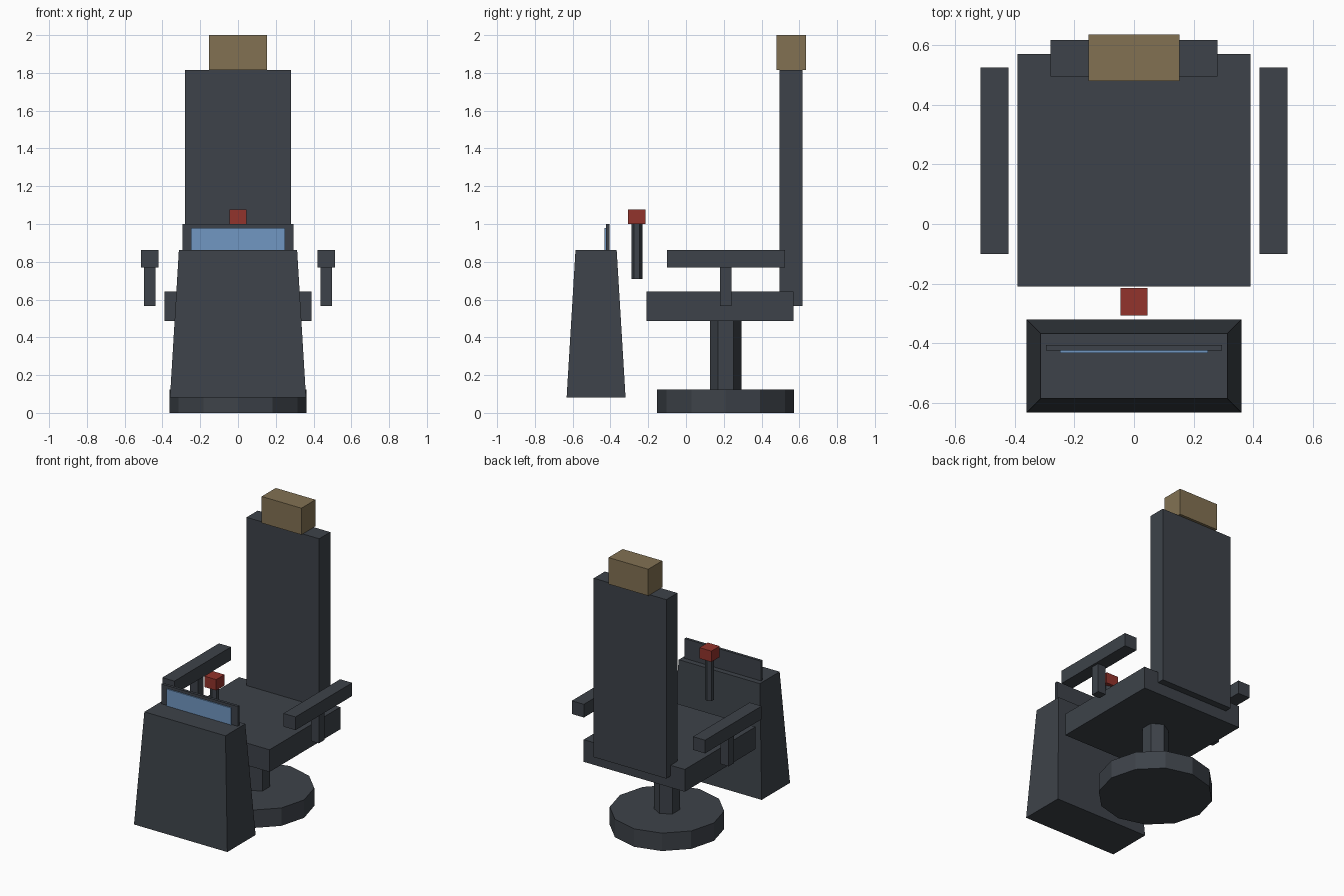
import bpy, bmesh, math

if "Cube" in bpy.data.objects:
    bpy.data.objects.remove(bpy.data.objects["Cube"])


def material(name, rgb):
    m = bpy.data.materials.new(name)
    m.diffuse_color = (*rgb, 1)
    m.use_nodes = True
    m.node_tree.nodes["Principled BSDF"].inputs["Base Color"].default_value = m.diffuse_color
    return m


DARK = material("dark_slate", (0.047, 0.055, 0.067))
TAN = material("tan_leather", (0.225, 0.167, 0.086))
RED = material("red", (0.29, 0.033, 0.025))
BLUE = material("screen_blue", (0.165, 0.312, 0.54))


def finish(name, bm, mat):
    bmesh.ops.recalc_face_normals(bm, faces=bm.faces)
    me = bpy.data.meshes.new(name)
    bm.to_mesh(me)
    bm.free()
    me.materials.append(mat)
    ob = bpy.data.objects.new(name, me)
    bpy.context.collection.objects.link(ob)


def box(name, x, y, z, mat=DARK, top_inset=0):
    """Box from (min, max) ranges; top_inset narrows the top face."""
    bm = bmesh.new()
    bmesh.ops.create_cube(bm, size=1)
    for v in bm.verts:
        inset = top_inset if v.co.z > 0 else 0
        sx, sy = (math.copysign(1, c) for c in v.co.xy)
        v.co = (x[v.co.x > 0] - sx * inset, y[v.co.y > 0] - sy * inset, z[v.co.z > 0])
    finish(name, bm, mat)


def cylinder(name, y, radius, z, sides, mat=DARK):
    bm = bmesh.new()
    bmesh.ops.create_cone(bm, cap_ends=True, segments=sides, radius1=radius,
                          radius2=radius, depth=z[1] - z[0])
    bmesh.ops.translate(bm, verts=bm.verts, vec=(0, y, sum(z) / 2))
    finish(name, bm, mat)


# Swivel base and column
cylinder("base_disc", 0.21, 0.363, (0, 0.125), 12)
cylinder("column", 0.21, 0.083, (0.125, 0.487), 6)

# Seat, backrest and headrest
box("seat", (-0.39, 0.39), (-0.21, 0.57), (0.487, 0.642))
box("backrest", (-0.28, 0.28), (0.495, 0.617), (0.567, 1.815))
box("headrest", (-0.153, 0.153), (0.48, 0.635), (1.815, 2.0), TAN)

# Armrests, one per side
for side, s in (("left", -1), ("right", 1)):
    box(side + "_arm_pad", sorted((s * 0.421, s * 0.514)), (-0.10, 0.524), (0.77, 0.862))
    box(side + "_arm_post", sorted((s * 0.436, s * 0.498)), (0.18, 0.241), (0.567, 0.77))

# Tapered console with display
box("console", (-0.36, 0.36), (-0.632, -0.32), (0.082, 0.862), top_inset=0.047)
box("display_frame", (-0.295, 0.295), (-0.424, -0.405), (0.85, 1.0))
box("display_screen", (-0.248, 0.248), (-0.432, -0.424), (0.85, 0.98), BLUE)

# Control lever
cylinder("lever", -0.26, 0.029, (0.71, 1.0), 6)
box("lever_knob", (-0.046, 0.046), (-0.306, -0.214), (1.0, 1.076), RED)
